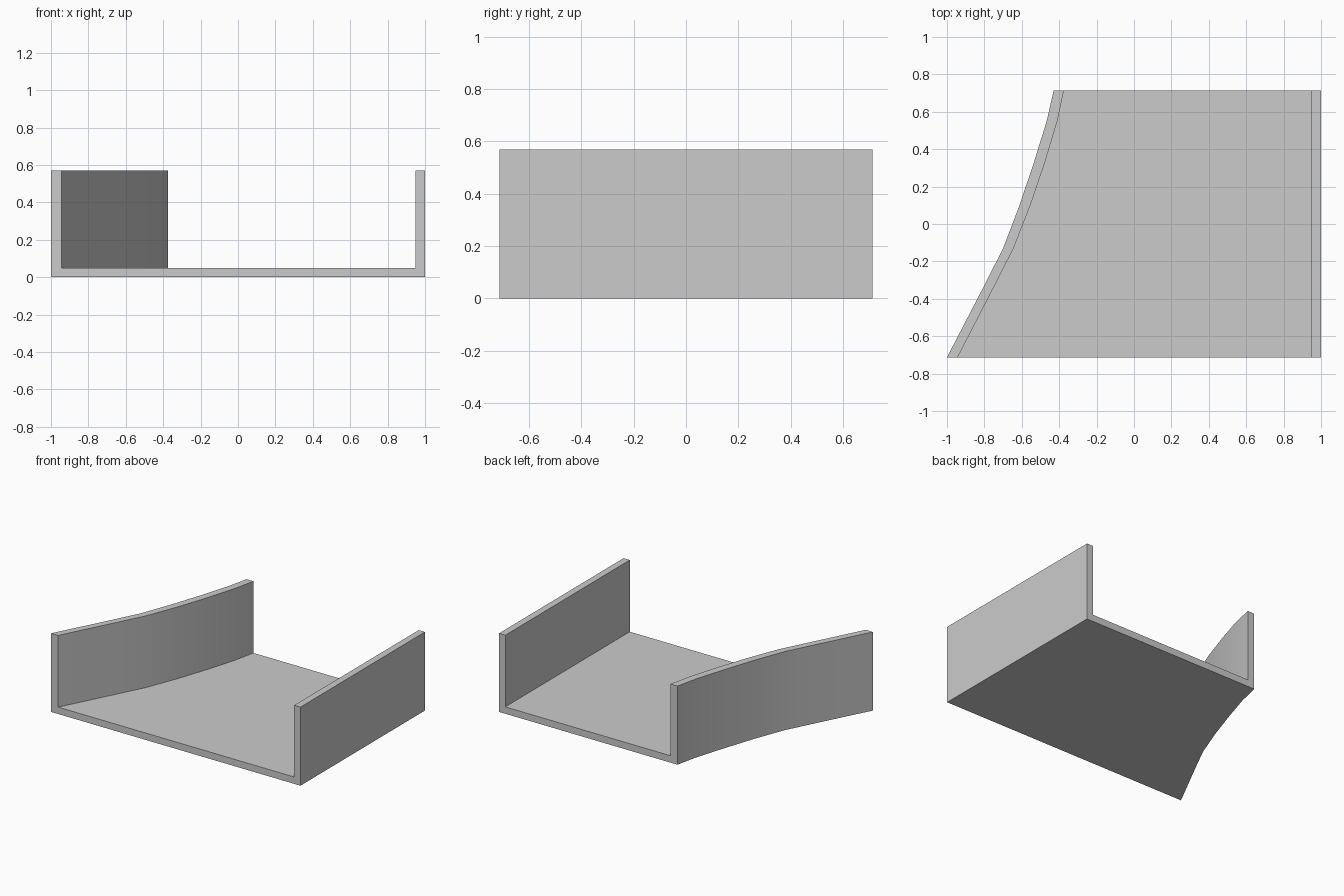
import bpy
import bmesh
from math import radians

# Remove the default cube
cube = bpy.data.objects.get("Cube")
if cube:
    bpy.data.objects.remove(cube, do_unlink=True)

# Plain grey material
grey = bpy.data.materials.new("plain grey")
grey.use_nodes = True
colour = (0.6, 0.6, 0.6, 1.0)
grey.diffuse_color = colour
grey.node_tree.nodes["Principled BSDF"].inputs["Base Color"].default_value = colour

HEIGHT, FLOOR = 0.57, 0.05
RIGHT_OUT, RIGHT_IN = 1.0, 0.95

# Plan of the curved wall: y, outer x, inner x
stations = [
    (-0.713, -1.0, -0.943), (-0.335, -0.804, -0.748), (-0.13, -0.70, -0.644),
    (0.10, -0.612, -0.554), (0.33, -0.535, -0.476), (0.55, -0.467, -0.41),
    (0.713, -0.43, -0.375),
]


def channel_section(y, outer, inner):
    """U-shaped section: curved wall, floor and straight wall."""
    profile = [
        (outer, 0), (RIGHT_OUT, 0), (RIGHT_OUT, HEIGHT), (RIGHT_IN, HEIGHT),
        (RIGHT_IN, FLOOR), (inner, FLOOR), (inner, HEIGHT), (outer, HEIGHT),
    ]
    return [(x, y, z) for x, z in profile]


# Loft the section from front to back and cap both ends
bm = bmesh.new()
rings = [[bm.verts.new(p) for p in channel_section(*s)] for s in stations]
for near, far in zip(rings, rings[1:]):
    for i in range(len(near)):
        j = (i + 1) % len(near)
        bm.faces.new((near[i], near[j], far[j], far[i]))
bm.faces.new(rings[0])
bm.faces.new(rings[-1][::-1])
# Merge the flat strips of the floor, underside and straight wall
bmesh.ops.dissolve_limit(bm, angle_limit=radians(0.5), verts=bm.verts, edges=bm.edges)
bmesh.ops.recalc_face_normals(bm, faces=bm.faces)

mesh = bpy.data.meshes.new("curved_channel")
bm.to_mesh(mesh)
bm.free()
mesh.materials.append(grey)
channel = bpy.data.objects.new("curved_channel", mesh)
bpy.context.collection.objects.link(channel)

# Smooth the curved wall, keep the corners sharp
bpy.ops.object.select_all(action="DESELECT")
channel.select_set(True)
bpy.context.view_layer.objects.active = channel
bpy.ops.object.shade_smooth_by_angle(angle=radians(30))
